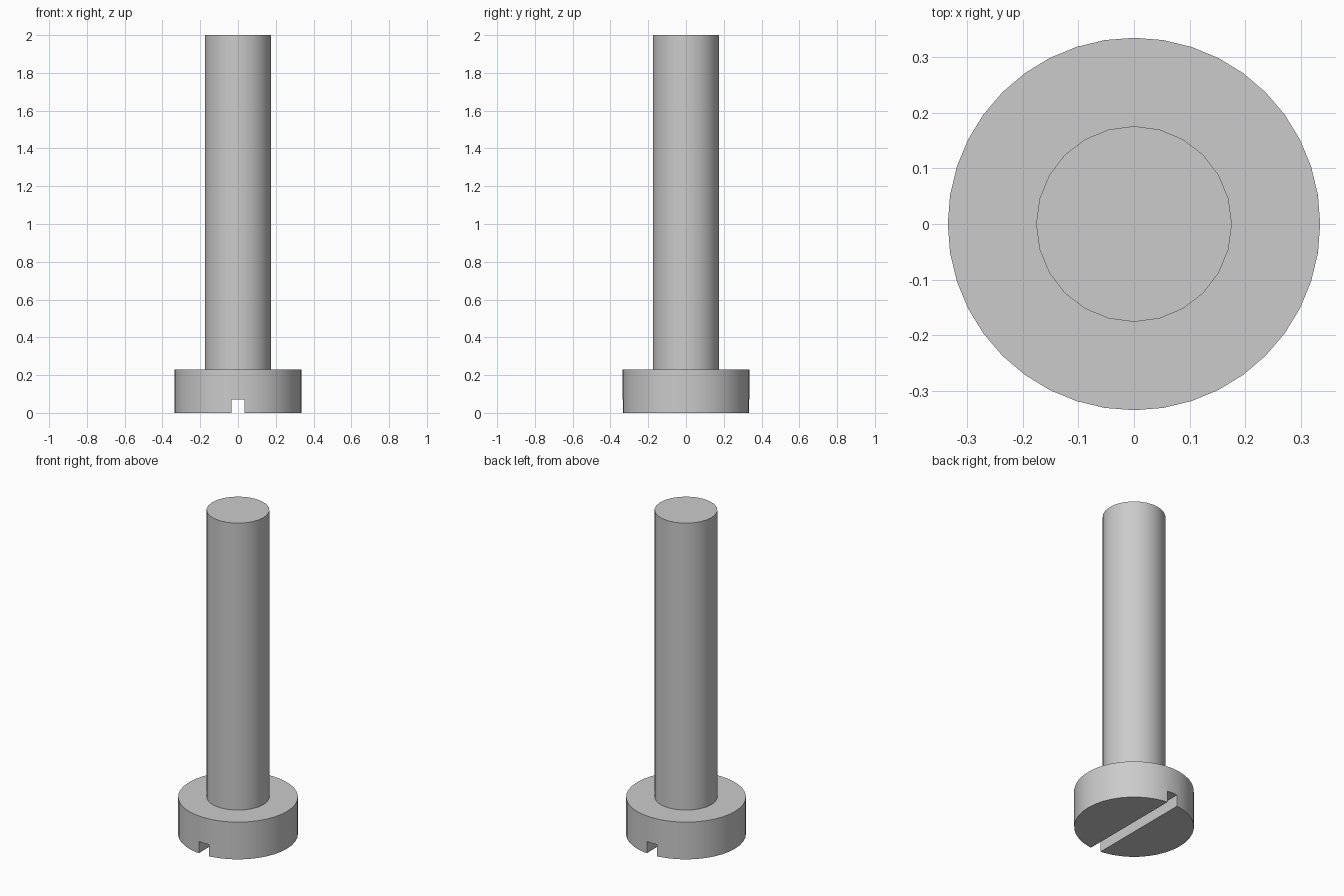
import bpy
import math

default = bpy.data.objects.get("Cube")
if default:
    bpy.data.objects.remove(default, do_unlink=True)

# Plain metal
steel = bpy.data.materials.new("grey_steel")
steel.use_nodes = True
colour = (0.6, 0.6, 0.6, 1)
steel.diffuse_color = colour
steel.node_tree.nodes["Principled BSDF"].inputs["Base Color"].default_value = colour


def cylinder(name, sides, radius, bottom, top):
    bpy.ops.mesh.primitive_cylinder_add(
        vertices=sides, radius=radius, depth=top - bottom,
        location=(0, 0, (bottom + top) / 2))
    obj = bpy.context.object
    obj.name = name
    obj.data.materials.append(steel)
    return obj


def smooth(obj):
    bpy.ops.object.select_all(action="DESELECT")
    obj.select_set(True)
    bpy.context.view_layer.objects.active = obj
    bpy.ops.object.shade_smooth_by_angle(angle=math.radians(30))


# Round head at the bottom, long plain shaft above
head = cylinder("screw_head", 40, 0.335, 0, 0.23)
shaft = cylinder("screw_shaft", 24, 0.176, 0.22, 2)

# Driver slot cut front to back through the underside of the head
bpy.ops.mesh.primitive_cube_add(size=1, location=(0, 0, 0))
cutter = bpy.context.object
cutter.name = "slot_cutter"
cutter.scale = (0.07, 1, 0.144)
cutter.data.materials.append(steel)
cutter.hide_render = True

slot = head.modifiers.new("driver_slot", "BOOLEAN")
slot.operation = "DIFFERENCE"
slot.solver = "EXACT"
slot.object = cutter
bpy.context.view_layer.objects.active = head
bpy.ops.object.modifier_apply(modifier=slot.name)
bpy.data.objects.remove(cutter, do_unlink=True)

for part in (head, shaft):
    smooth(part)
